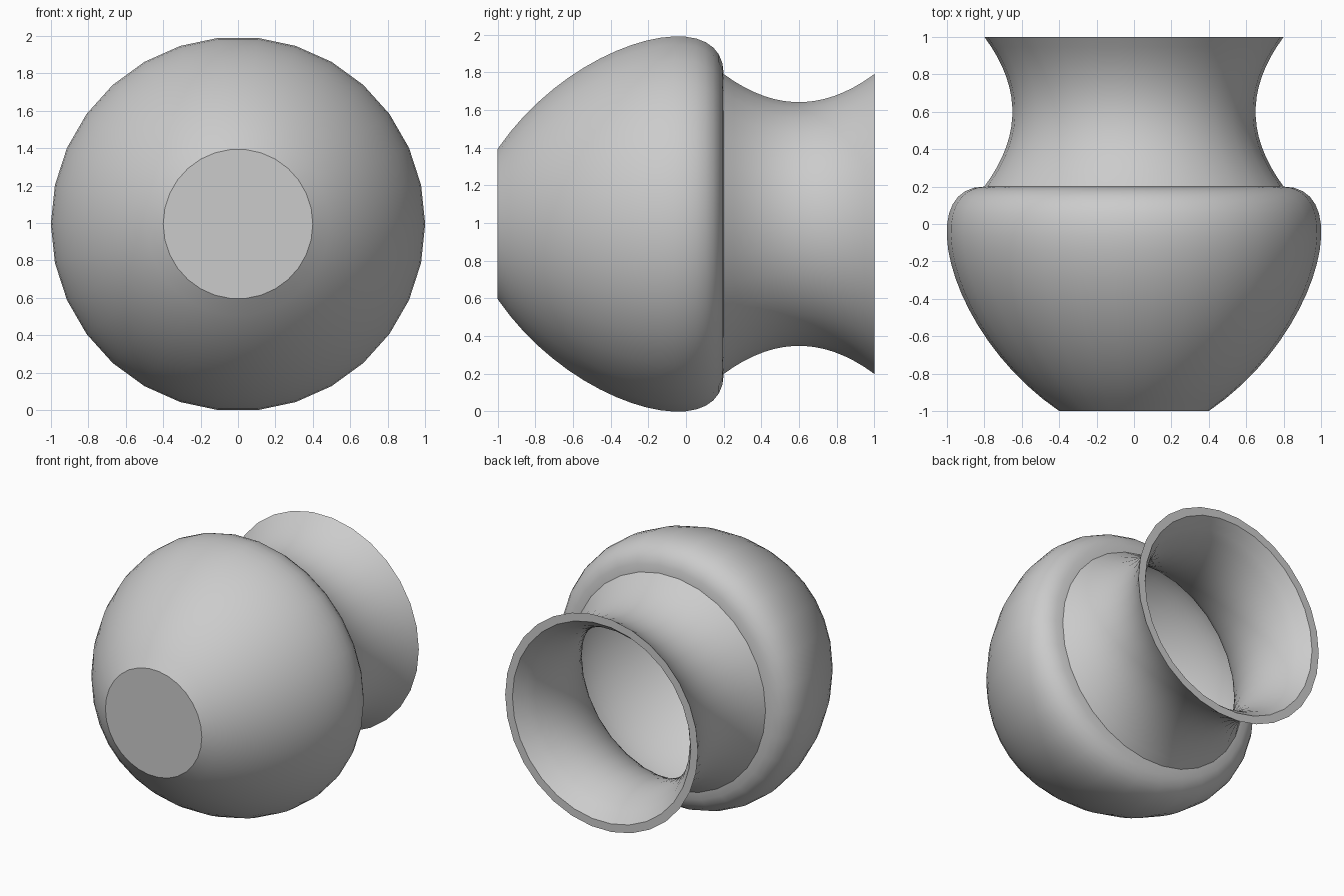
import bpy
import bmesh
from math import cos, pi
from mathutils import Vector
from mathutils.geometry import interpolate_bezier

SIDES = 30
WALL = 0.06

if "Cube" in bpy.data.objects:
    bpy.data.objects.remove(bpy.data.objects["Cube"])

# Plain grey clay
clay = bpy.data.materials.new("grey clay")
clay.use_nodes = True
clay.diffuse_color = (0.6, 0.6, 0.6, 1)
clay.node_tree.nodes["Principled BSDF"].inputs["Base Color"].default_value = (0.6, 0.6, 0.6, 1)


def curve(a, b, c, d, count):
    """Points (radius, y) along one bezier piece of the profile."""
    pts = interpolate_bezier(*[Vector((*p, 0)) for p in (a, b, c, d)], count)
    return [p.to_2d() for p in pts]


def inset(points, distance):
    """Shift a profile towards the inside of the pot."""
    result = []
    for i, p in enumerate(points):
        tangent = points[min(i + 1, len(points) - 1)] - points[max(i - 1, 0)]
        tangent.normalize()
        result.append(p + distance * Vector((-tangent.y, tangent.x)))
    return result


# Outer belly and flared neck
belly = curve((0.4, -1), (0.99, -0.6), (1.19, 0.2), (0.8, 0.2), 20)
neck = curve((0.8, 0.2), (0.6, 0.47), (0.6, 0.73), (0.8, 1), 16)

# Hollow inside with a flat floor, and a narrow bevelled lip
inside = inset(belly, WALL) + [p for p in inset(neck, WALL) if p.y < 0.96]
profile = [Vector((0, -1))] + belly + neck[1:]
profile += [Vector((0.74, 1))] + inside[::-1] + [Vector((0, inside[0].y))]

# Lathe the profile around the y axis
bm = bmesh.new()
verts = [bm.verts.new((p.x, p.y, 0)) for p in profile]
edges = [bm.edges.new(pair) for pair in zip(verts, verts[1:])]
bmesh.ops.spin(bm, geom=verts + edges, cent=(0, 0, 0), axis=(0, 1, 0),
               angle=2 * pi, steps=SIDES, use_duplicate=False)
bmesh.ops.remove_doubles(bm, verts=bm.verts, dist=0.0005)
bmesh.ops.recalc_face_normals(bm, faces=bm.faces)

# Rest the lowest flat facet on the ground
bmesh.ops.translate(bm, verts=bm.verts, vec=(0, 0, cos(pi / SIDES)))

mesh = bpy.data.meshes.new("vase")
bm.to_mesh(mesh)
bm.free()
mesh.materials.append(clay)
vase = bpy.data.objects.new("vase", mesh)
bpy.context.collection.objects.link(vase)

bpy.ops.object.select_all(action="DESELECT")
vase.select_set(True)
bpy.context.view_layer.objects.active = vase
bpy.ops.object.shade_smooth_by_angle(angle=pi / 6)
